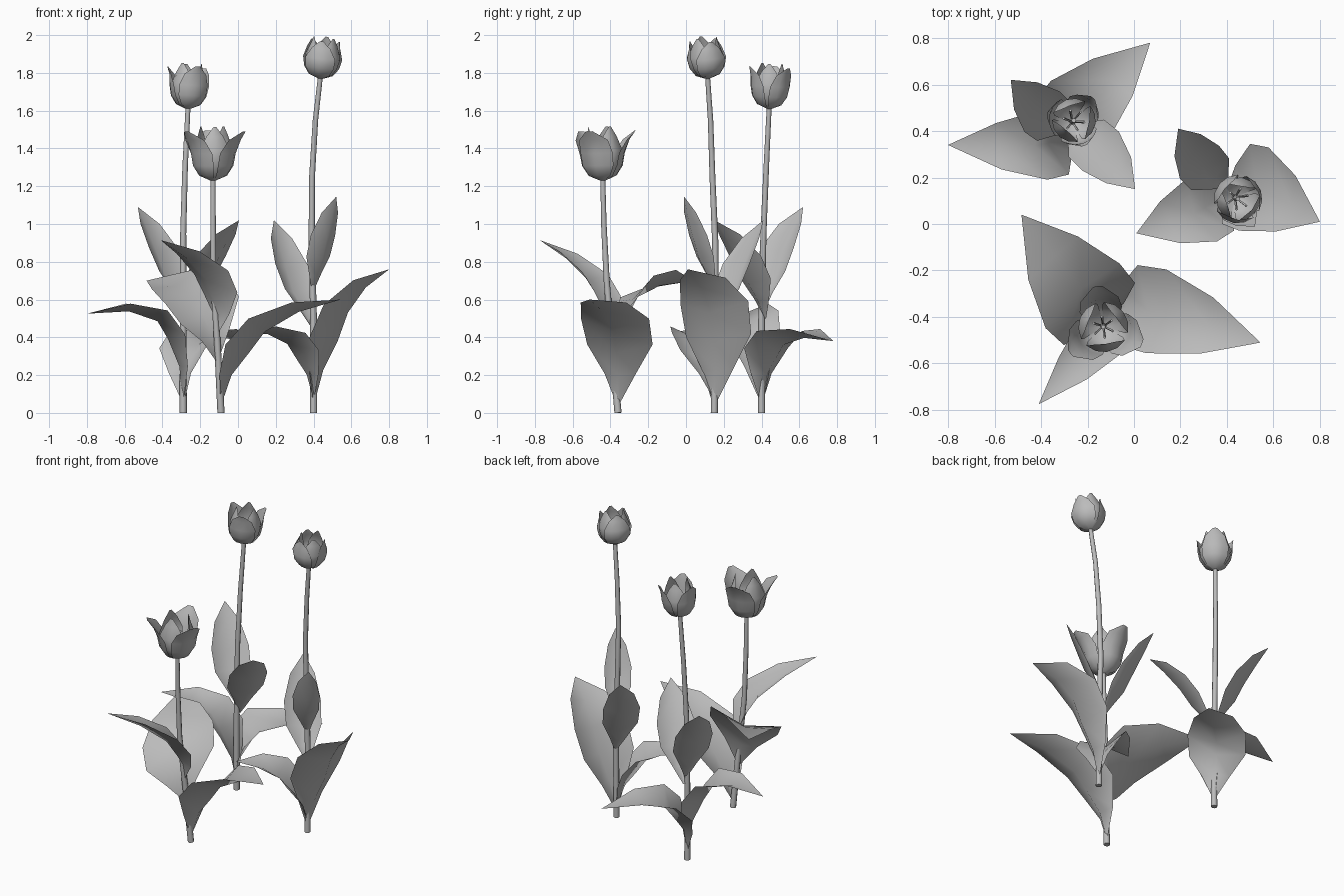
import bpy, bmesh, math
from mathutils import Vector

cube = bpy.data.objects.get("Cube")
if cube:
    bpy.data.objects.remove(cube, do_unlink=True)

grey = bpy.data.materials.new("plain_grey")
grey.use_nodes = True
grey.diffuse_color = (0.5, 0.5, 0.5, 1)
grey.node_tree.nodes["Principled BSDF"].inputs["Base Color"].default_value = (0.5, 0.5, 0.5, 1)
UP = Vector((0, 0, 1))


def finish(bm, name, angle=70):
    mesh = bpy.data.meshes.new(name)
    bmesh.ops.remove_doubles(bm, verts=bm.verts, dist=0.0005)
    bm.to_mesh(mesh)
    bm.free()
    mesh.materials.append(grey)
    obj = bpy.data.objects.new(name, mesh)
    bpy.context.collection.objects.link(obj)
    bpy.ops.object.select_all(action="DESELECT")
    obj.select_set(True)
    bpy.context.view_layer.objects.active = obj
    bpy.ops.object.shade_smooth_by_angle(angle=math.radians(angle))


def sheet(bm, rows, closed=False):
    """Skin a grid of points with quads."""
    grid = [[bm.verts.new(p) for p in row] for row in rows]
    for low, high in zip(grid, grid[1:]):
        n = len(low)
        for i in range(n if closed else n - 1):
            j = (i + 1) % n
            bm.faces.new((low[i], low[j], high[j], high[i]))
    return grid


def tube(bm, path, r0, r1, sides=8):
    rows = []
    for i, p in enumerate(path):
        axis = path[min(i + 1, len(path) - 1)] - path[max(i - 1, 0)]
        turn = UP.rotation_difference(axis.normalized())
        r = r0 + (r1 - r0) * i / (len(path) - 1)
        rows.append([p + turn @ Vector((r * math.cos(a), r * math.sin(a), 0))
                     for a in (math.tau * k / sides for k in range(sides))])
    grid = sheet(bm, rows, True)
    bm.faces.new(grid[0][::-1])
    bm.faces.new(grid[-1])


def leaf(name, base, bend, tip, width, roll=0, fold=0.45):
    """Pointed leaf on a bent centre line, its midrib sunk into a channel."""
    base, bend, tip = Vector(base), Vector(bend), Vector(tip)
    out = tip - base
    out.z = 0
    level = out.normalized().cross(UP)
    r = math.radians(roll)
    side = level * math.cos(r) + UP * math.sin(r)
    rows = []
    # each row: place along the leaf, relative width, relative channel depth
    for t, w, deep in ((0, 0.05, 1), (0.15, 0.46, 1.2), (0.33, 0.96, 1.2),
                       (0.55, 1, 1), (0.8, 0.67, 0.9), (1, 0, 0)):
        mid = base * (1 - t) ** 2 + bend * 2 * t * (1 - t) + tip * t * t
        along = (bend - base) * (1 - t) + (tip - bend) * t
        normal = side.cross(along).normalized()
        half = side * width * w
        rib = mid - normal * width * w * fold * deep
        rows.append([mid - half, rib, mid + half])
    bm = bmesh.new()
    sheet(bm, rows)
    finish(bm, name)


def bloom(name, foot, axis, height, radius, flare, start):
    """Cup of three inner and three outer petals round a pistil and stamens."""
    turn = UP.rotation_difference(axis.normalized())
    for k in range(6):
        outer = k % 2 == 0
        size = radius if outer else radius * 0.9
        lip = flare if outer else 0.65
        middle = start + k * math.pi / 3
        rows = []
        for r, z, spread in ((0.12, 0, 60), (0.62, 0.1, 55), (0.9, 0.3, 54),
                             (1, 0.55, 50), (0.4 + 0.55 * lip, 0.82, 34), (lip, 1, 6)):
            row = []
            for u in (-1, -0.5, 0, 0.5, 1):
                a = middle + math.radians(spread) * u
                p = Vector((math.cos(a), math.sin(a), 0)) * size * r
                p.z = height * z * (0.92 if outer else 1)
                row.append(foot + turn @ p)
            rows.append(row)
        bm = bmesh.new()
        sheet(bm, rows)
        finish(bm, f"{name}_{'outer' if outer else 'inner'}_petal_{k // 2}")
    bm = bmesh.new()
    tube(bm, [foot, foot + turn @ (UP * height * 0.5)], 0.014, 0.01, 6)
    for k in range(6):
        a = start + k * math.pi / 3
        lean = Vector((math.cos(a) * 0.045, math.sin(a) * 0.045, height * 0.55))
        tube(bm, [foot, foot + turn @ lean], 0.004, 0.006, 4)
    finish(bm, name + "_stamens")


def plant(name, path, height, radius, flare, start, leaves):
    path = [Vector(p) for p in path]
    bm = bmesh.new()
    tube(bm, path, 0.019, 0.013)
    finish(bm, name + "_stem")
    bloom(name + "_flower", path[-1], path[-1] - path[-2], height, radius, flare, math.radians(start))
    for part, args in leaves.items():
        leaf(f"{name}_{part}_leaf", *args)


# Back plant
plant("back", [(-.29, .4, 0), (-.29, .4, .5), (-.29, .41, .95), (-.28, .425, 1.3), (-.265, .44, 1.61)],
      .24, .105, 1.15, 50, {
    "left": ((-.29, .4, .06), (-.18, .315, .75), (-.8, .34, .525), .15),
    "rear": ((-.29, .4, .06), (-.39, .36, .62), (.07, .78, .38), .175),
    "upper_left": ((-.285, .41, .54), (-.36, .43, .88), (-.53, .62, 1.09), .115),
    "upper_right": ((-.28, .42, .5), (-.18, .37, .85), (.005, .15, 1.02), .115),
})

# Right plant
plant("right", [(.4, .15, 0), (.4, .155, .5), (.39, .155, .9), (.392, .14, 1.25),
                (.41, .13, 1.55), (.435, .115, 1.77)],
      .22, .105, .8, 20, {
    "outer": ((.4, .15, .05), (.39, .236, .69), (.8, .01, .76), .19, -3),
    "inner": ((.4, .15, .08), (.42, .085, .56), (.01, -.04, .43), .15),
    "upper_rear": ((.4, .16, .44), (.29, .22, .79), (.19, .41, 1.02), .11),
    "upper_front": ((.395, .16, .64), (.43, .07, .94), (.52, -.01, 1.145), .08),
})

# Front plant
plant("front", [(-.09, -.36, 0), (-.108, -.39, .35), (-.13, -.42, .7), (-.132, -.435, 1), (-.132, -.44, 1.23)],
      .285, .12, 1.5, -22, {
    "right": ((-.09, -.36, .05), (-.1, -.3, .62), (.544, -.51, .6), .185),
    "rear": ((-.11, -.39, .28), (-.105, -.49, .77), (-.484, .04, .7), .225, 20, .25),
    "upper": ((-.11, -.4, .42), (.01, -.34, .77), (-.41, -.775, .915), .115, -5, .5),
})
